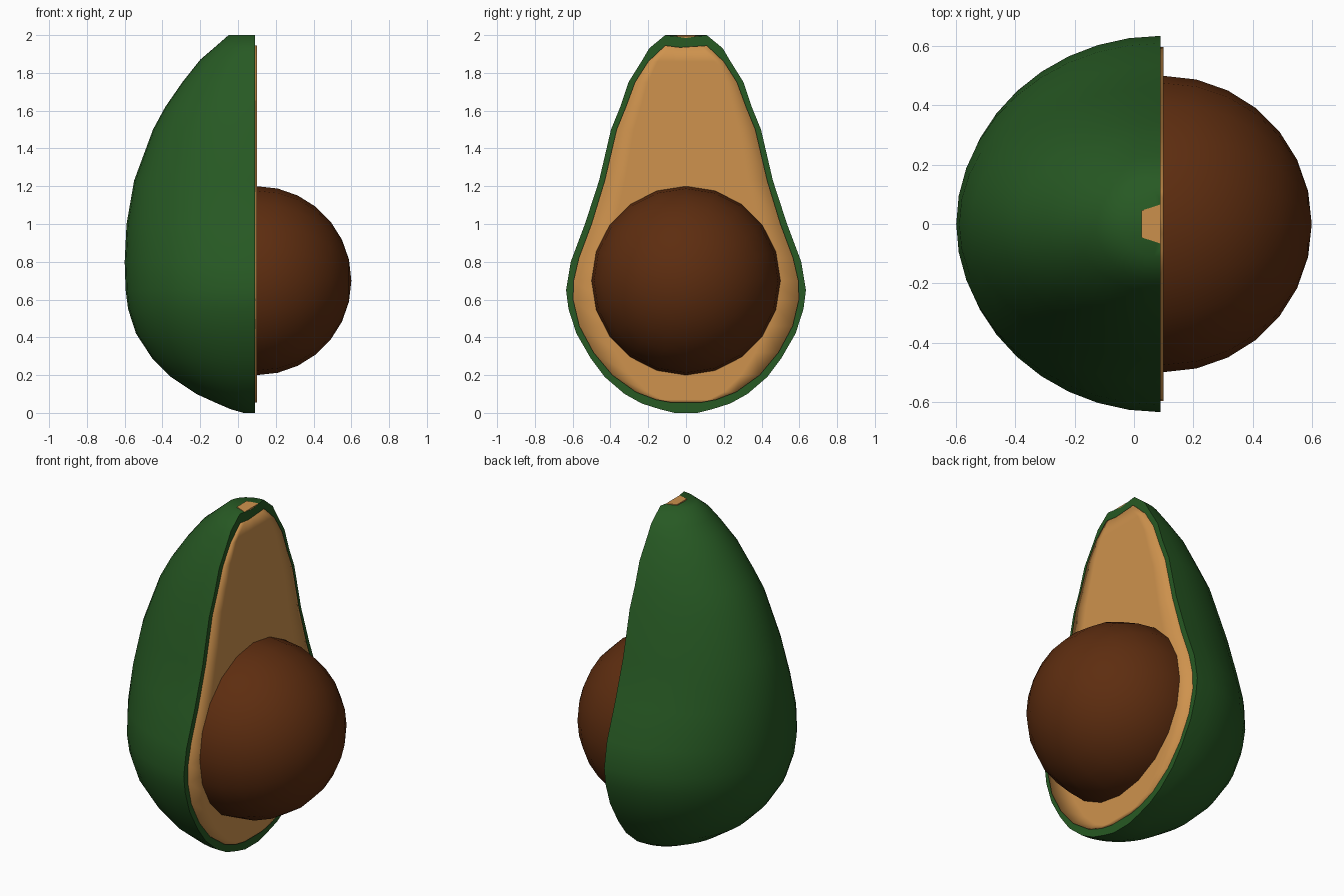
import bpy, bmesh, math

if "Cube" in bpy.data.objects:
    bpy.data.objects.remove(bpy.data.objects["Cube"])

ARC = 20
FRONT = (0.75, 0.3, 0.0, -0.3, -0.75)


def finish(ob, name, color, angle):
    ob.name = name
    mat = bpy.data.materials.new(name + "_colour")
    mat.diffuse_color = (*color, 1)
    mat.use_nodes = True
    mat.node_tree.nodes["Principled BSDF"].inputs["Base Color"].default_value = mat.diffuse_color
    ob.data.materials.append(mat)
    for o in bpy.context.selected_objects:
        o.select_set(False)
    ob.select_set(True)
    bpy.context.view_layer.objects.active = ob
    bpy.ops.object.shade_smooth_by_angle(angle=math.radians(angle))


def half_loft(name, rows, cut_x, dip, color, angle):
    """Stack of half ellipses (z, half width, depth), closed by a flat cut at cut_x."""
    bm = bmesh.new()
    rings = []
    for i, (z, w, d) in enumerate(rows):
        ring = []
        for k in range(ARC + 1):
            t = math.pi * k / ARC
            ring.append(bm.verts.new((cut_x - d * math.sin(t), -w * math.cos(t), z)))
        for f in FRONT:
            dz = dip * (1 - abs(f)) if i == len(rows) - 1 else 0
            ring.append(bm.verts.new((cut_x, w * f, z - dz)))
        rings.append(ring)
    n = len(rings[0])
    for a, b in zip(rings, rings[1:]):
        for k in range(n):
            bm.faces.new((a[k], a[(k + 1) % n], b[(k + 1) % n], b[k]))
    bm.faces.new(rings[0])
    bm.faces.new(rings[-1])
    bmesh.ops.recalc_face_normals(bm, faces=bm.faces)
    me = bpy.data.meshes.new(name)
    bm.to_mesh(me)
    bm.free()
    ob = bpy.data.objects.new(name, me)
    bpy.context.collection.objects.link(ob)
    finish(ob, name, color, angle)
    return ob


GREEN = (0.02, 0.1, 0.017)
ORANGE = (0.62, 0.29, 0.075)
BROWN = (0.11, 0.026, 0.005)

# Skin: half pear
skin = [(0.0, 0.06, 0.06), (0.02, 0.14, 0.13), (0.05, 0.235, 0.2), (0.1, 0.325, 0.31),
        (0.19, 0.43, 0.445), (0.29, 0.505, 0.545), (0.42, 0.58, 0.63), (0.55, 0.622, 0.672),
        (0.65, 0.635, 0.685), (0.8, 0.61, 0.69), (1.0, 0.535, 0.68), (1.23, 0.46, 0.64),
        (1.5, 0.397, 0.54), (1.62, 0.348, 0.475), (1.75, 0.305, 0.385), (1.87, 0.23, 0.29),
        (1.93, 0.195, 0.22), (2.0, 0.11, 0.14)]
half_loft("skin", skin, 0.09, 0.015, GREEN, 60)

# Flesh: slightly smaller half pear standing proud of the skin at the cut
flesh = [(0.055, 0.08, 0.07), (0.07, 0.16, 0.13), (0.11, 0.265, 0.26), (0.2, 0.39, 0.4),
         (0.32, 0.49, 0.51), (0.46, 0.565, 0.6), (0.6, 0.598, 0.63), (0.7, 0.595, 0.64),
         (0.82, 0.567, 0.64), (1.0, 0.5, 0.63), (1.23, 0.43, 0.59), (1.5, 0.367, 0.49),
         (1.62, 0.318, 0.42), (1.75, 0.27, 0.33), (1.86, 0.2, 0.24), (1.945, 0.11, 0.13)]
half_loft("flesh", flesh, 0.1, 0.015, ORANGE, 180)

# Stem spot: small four-sided patch showing through the top of the skin
bm = bmesh.new()
spot = [(0.025, -0.045), (0.089, -0.066), (0.089, 0.066), (0.025, 0.045)]
top = bm.faces.new([bm.verts.new((x, y, 2.0 if x < 0.05 else 1.994)) for x, y in spot])
low = bmesh.ops.extrude_face_region(bm, geom=[top])["geom"]
for v in low:
    if isinstance(v, bmesh.types.BMVert):
        v.co.z = 1.96
bmesh.ops.recalc_face_normals(bm, faces=bm.faces)
me = bpy.data.meshes.new("stem_spot")
bm.to_mesh(me)
bm.free()
ob = bpy.data.objects.new("stem_spot", me)
bpy.context.collection.objects.link(ob)
finish(ob, "stem_spot", ORANGE, 30)

# Stone
bpy.ops.mesh.primitive_uv_sphere_add(segments=20, ring_count=14, radius=0.5,
                                     location=(0.1, 0, 0.7), rotation=(0, math.pi / 2, 0))
finish(bpy.context.object, "stone", BROWN, 60)
